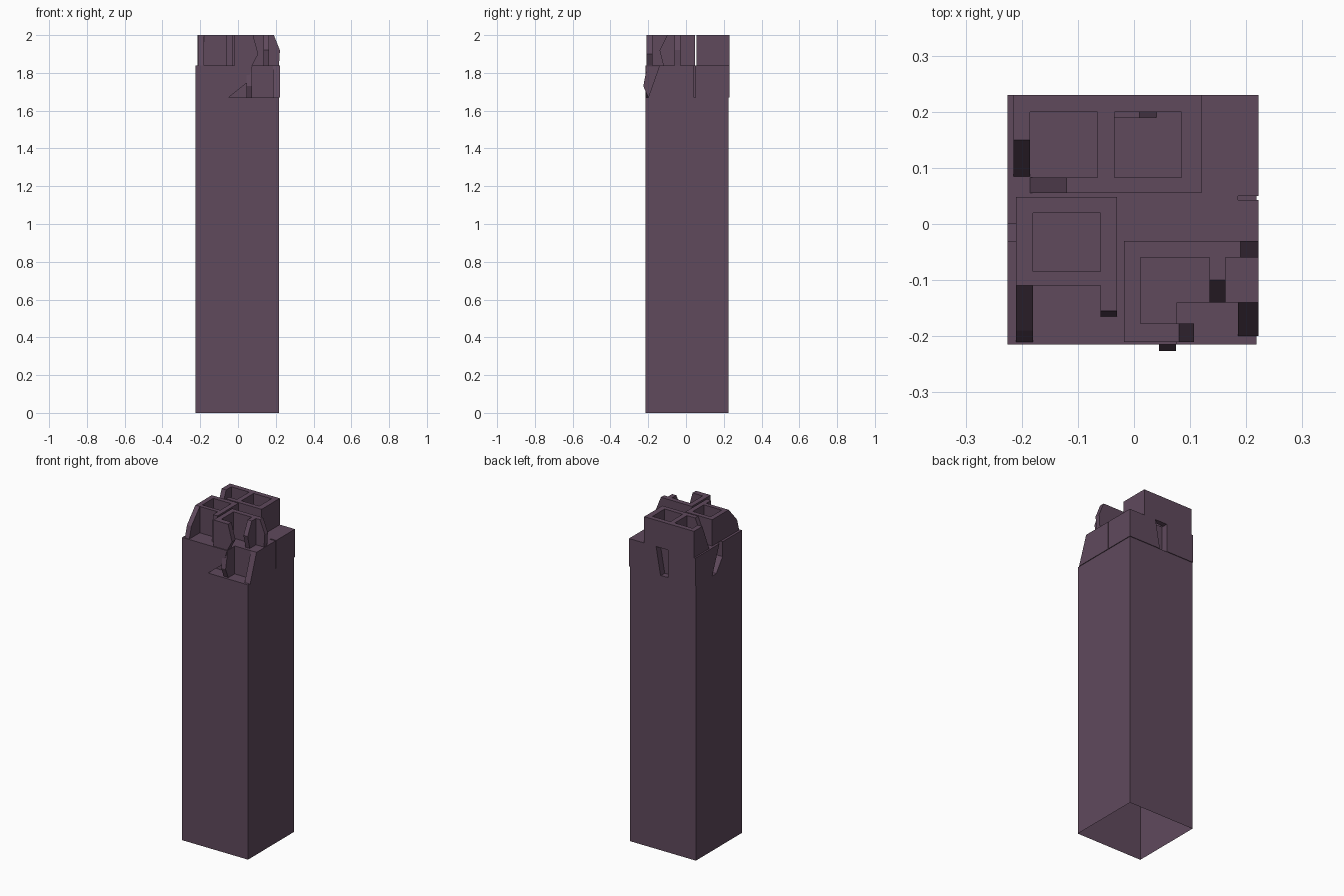
import bpy, bmesh

cube = bpy.data.objects.get("Cube")
if cube:
    bpy.data.objects.remove(cube, do_unlink=True)

COLOUR = (0.115, 0.067, 0.108, 1)
mat = bpy.data.materials.new("dusty_purple_brick")
mat.use_nodes = True
mat.diffuse_color = COLOUR
bsdf = mat.node_tree.nodes["Principled BSDF"]
bsdf.inputs["Base Color"].default_value = COLOUR
bsdf.inputs["Roughness"].default_value = 0.9

FLOOR, MID, TOP = 1.67, 1.84, 2.0


def place(axis, t, p):
    """Put a profile point into space, t along the extrusion axis."""
    a, b = p
    return {"x": (t, a, b), "y": (a, t, b), "z": (a, b, t)}[axis]


def build(name, prisms, open_bottom=False):
    """One object from prisms given as (axis, start, end, profile)."""
    bm = bmesh.new()
    for axis, lo, hi, pts in prisms:
        ends = [[bm.verts.new(place(axis, t, p)) for p in pts] for t in (lo, hi)]
        bm.faces.new(ends[0])
        bm.faces.new(ends[1])
        for i in range(len(pts)):
            j = (i + 1) % len(pts)
            bm.faces.new((ends[0][i], ends[0][j], ends[1][j], ends[1][i]))
    bmesh.ops.recalc_face_normals(bm, faces=bm.faces)
    if open_bottom:
        base = [f for f in bm.faces if f.normal.z < -0.9]
        bmesh.ops.delete(bm, geom=base, context="FACES_ONLY")
    me = bpy.data.meshes.new(name)
    bm.to_mesh(me)
    bm.free()
    me.materials.append(mat)
    ob = bpy.data.objects.new(name, me)
    bpy.context.collection.objects.link(ob)
    return ob


def block(x0, x1, y0, y1, z0, z1):
    return ("z", z0, z1, [(x0, y0), (x1, y0), (x1, y1), (x0, y1)])


def upper(x0, x1, y0, y1):
    return block(x0, x1, y0, y1, MID, TOP)


def lower(x0, x1, y0, y1):
    return block(x0, x1, y0, y1, FLOOR, MID)


# Hollow shaft, open underneath
build("shaft", [block(-.225, .218, -.215, .226, 0, FLOOR)], open_bottom=True)

# Lower course: core, with broken outer walls around it
build("lower_core", [lower(-.185, .185, -.14, .19)])
build("lower_back_wall", [
    lower(-.225, -.04, .19, .23),
    ("y", .19, .23, [(.01, FLOOR), (.222, FLOOR), (.222, MID), (.04, MID)]),
])
build("lower_side_wall_right", [
    ("x", -.225, -.185, [(.07, FLOOR), (.23, FLOOR), (.23, MID), (0, MID)]),
    ("x", -.225, -.185, [(-.215, FLOOR), (.03, FLOOR), (-.03, 1.75),
                         (-.03, MID), (-.215, MID)]),
])
build("lower_side_wall_left", [
    lower(.185, .222, .05, .23),
    ("x", .185, .222, [(-.2, FLOOR), (.043, FLOOR), (.043, MID), (-.14, MID)]),
])
build("lower_front_wall", [
    ("y", -.215, -.14, [(-.225, FLOOR), (-.05, FLOOR), (.05, 1.75),
                        (.077, MID), (-.225, MID)]),
])
build("front_shard", [
    ("x", .045, .075, [(-.14, FLOOR), (-.2, FLOOR), (-.226, 1.73),
                       (-.205, MID), (-.14, MID)]),
])

# Upper course, back brick with two wells and a broken corner
build("upper_back_brick", [
    upper(-.215, .12, .2, .23),
    upper(.085, .12, .055, .2),
    upper(-.065, -.035, .083, .2),
    ("y", .055, .083, [(-.185, MID), (.085, MID), (.085, TOP), (-.12, TOP)]),
    ("x", -.215, -.185, [(.085, MID), (.2, MID), (.2, TOP), (.15, TOP)]),
])

# Upper course, front brick on the right with one whole well
build("upper_front_right_brick", [
    upper(-.21, -.03, .02, .048),
    upper(-.18, -.06, -.11, -.085),
    ("x", -.21, -.18, [(-.21, MID), (.02, MID), (.02, TOP),
                       (-.11, TOP), (-.19, 1.91)]),
    ("x", -.06, -.03, [(-.165, MID), (.02, MID), (.02, TOP), (-.155, TOP)]),
])

# Upper course, front brick on the left, mostly broken away
build("upper_front_left_brick", [
    upper(-.018, .012, -.21, -.03),
    ("y", -.06, -.03, [(.012, MID), (.217, MID), (.222, 1.92),
                       (.19, TOP), (.012, TOP)]),
    ("y", -.21, -.177, [(.012, MID), (.075, MID), (.107, 1.9),
                        (.08, TOP), (.012, TOP)]),
    ("x", .135, .163, [(-.12, MID), (-.06, MID), (-.06, TOP),
                       (-.1, TOP), (-.14, 1.92)]),
])
